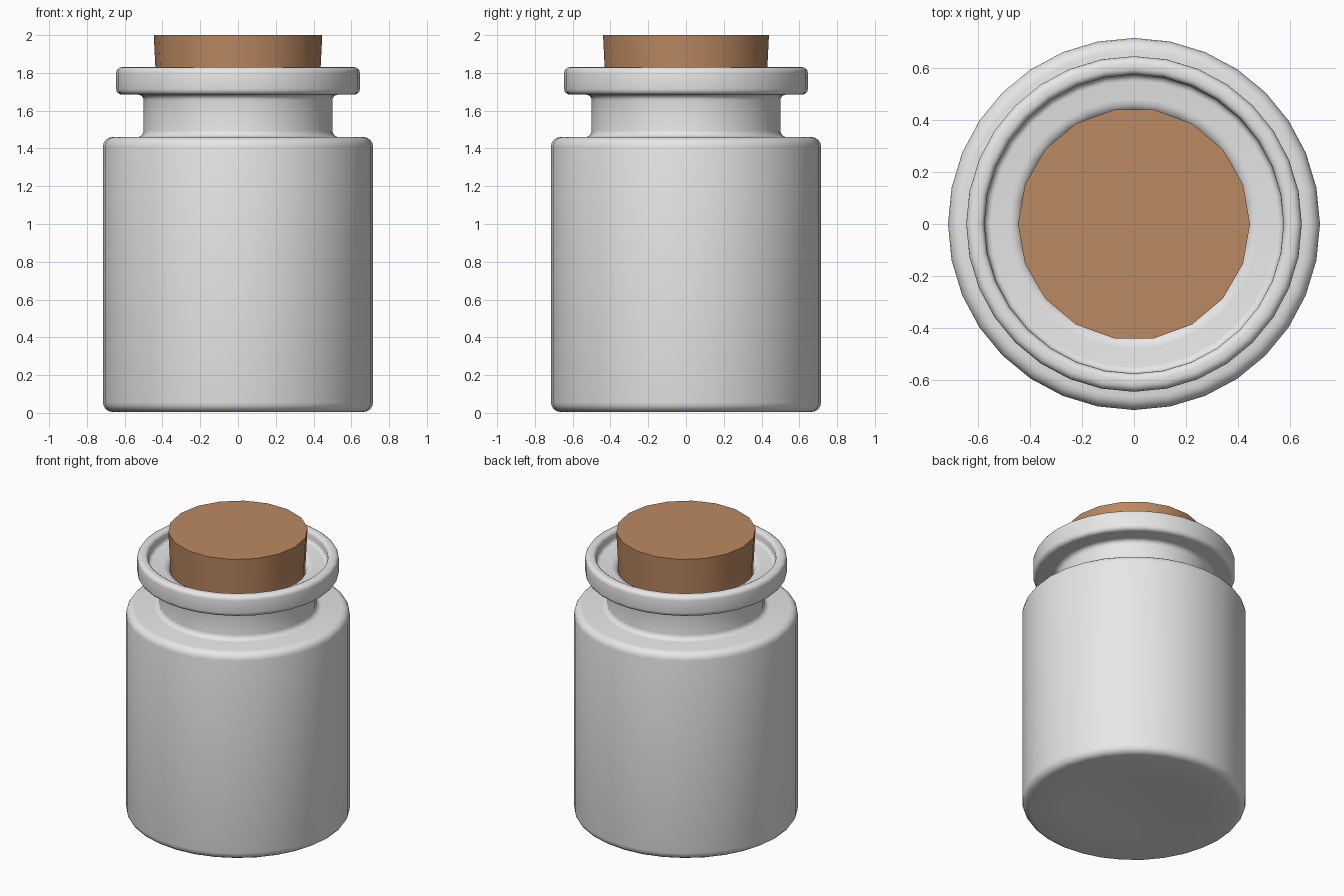
import bpy, bmesh, math

if "Cube" in bpy.data.objects:
    bpy.data.objects.remove(bpy.data.objects["Cube"])


def material(name, rgb):
    m = bpy.data.materials.new(name)
    m.diffuse_color = (*rgb, 1)
    m.use_nodes = True
    m.node_tree.nodes["Principled BSDF"].inputs["Base Color"].default_value = m.diffuse_color
    return m


def lathe(name, profile, sides, mat, angle):
    """Revolve an (r, z) profile around z; r = 0 gives a pole."""
    bm = bmesh.new()
    rings = []
    for r, z in profile:
        n = 1 if r == 0 else sides
        rings.append([bm.verts.new((r * math.cos(2 * math.pi * i / sides),
                                    r * math.sin(2 * math.pi * i / sides), z))
                      for i in range(n)])
    for a, b in zip(rings, rings[1:]):
        for i in range(sides):
            j = (i + 1) % sides
            if len(a) == 1:
                bm.faces.new((a[0], b[j], b[i]))
            elif len(b) == 1:
                bm.faces.new((a[i], a[j], b[0]))
            else:
                bm.faces.new((a[i], a[j], b[j], b[i]))
    bmesh.ops.recalc_face_normals(bm, faces=bm.faces)
    mesh = bpy.data.meshes.new(name)
    bm.to_mesh(mesh)
    bm.free()
    mesh.materials.append(mat)
    ob = bpy.data.objects.new(name, mesh)
    bpy.context.collection.objects.link(ob)
    bpy.context.view_layer.objects.active = ob
    ob.select_set(True)
    bpy.ops.object.shade_smooth_by_angle(angle=math.radians(angle))
    ob.select_set(False)
    return ob


def rounded(points, steps=4):
    """Round each (r, z, radius) corner of an axis-aligned profile."""
    out = []
    for k, (r, z, rad) in enumerate(points):
        if rad == 0:
            out.append((r, z))
            continue
        ends = []
        for q in (points[k - 1], points[k + 1]):
            dr, dz = q[0] - r, q[1] - z
            d = math.hypot(dr, dz)
            ends.append((dr / d * rad, dz / d * rad))
        (ar, az), (br, bz) = ends
        for s in range(steps + 1):
            t = math.pi / 2 * s / steps
            u, v = 1 - math.sin(t), 1 - math.cos(t)
            out.append((r + ar * u + br * v, z + az * u + bz * v))
    return out


glass = material("pale_grey", (0.8, 0.8, 0.8))
cork = material("cork_brown", (0.50, 0.25, 0.12))

# Hollow jar: outer wall up to the lip, then inner wall back down
jar = rounded([
    (0, 0.03, 0), (0.32, 0.02, 0), (0.45, 0.005, 0),
    (0.715, 0.005, 0.05), (0.715, 1.46, 0.05), (0.5, 1.46, 0.035),
    (0.5, 1.685, 0.03), (0.645, 1.685, 0.03), (0.645, 1.83, 0.03),
    (0.575, 1.83, 0.025), (0.575, 1.755, 0.025), (0.43, 1.755, 0.05),
    (0.43, 1.39, 0.03), (0.645, 1.39, 0.03), (0.645, 0.075, 0.04),
    (0, 0.075, 0),
])
lathe("jar", jar, 32, glass, 40)

# Tapered stopper
lathe("cork_stopper", [(0, 1.48), (0.42, 1.48), (0.446, 2.0), (0, 2.0)], 18, cork, 30)
